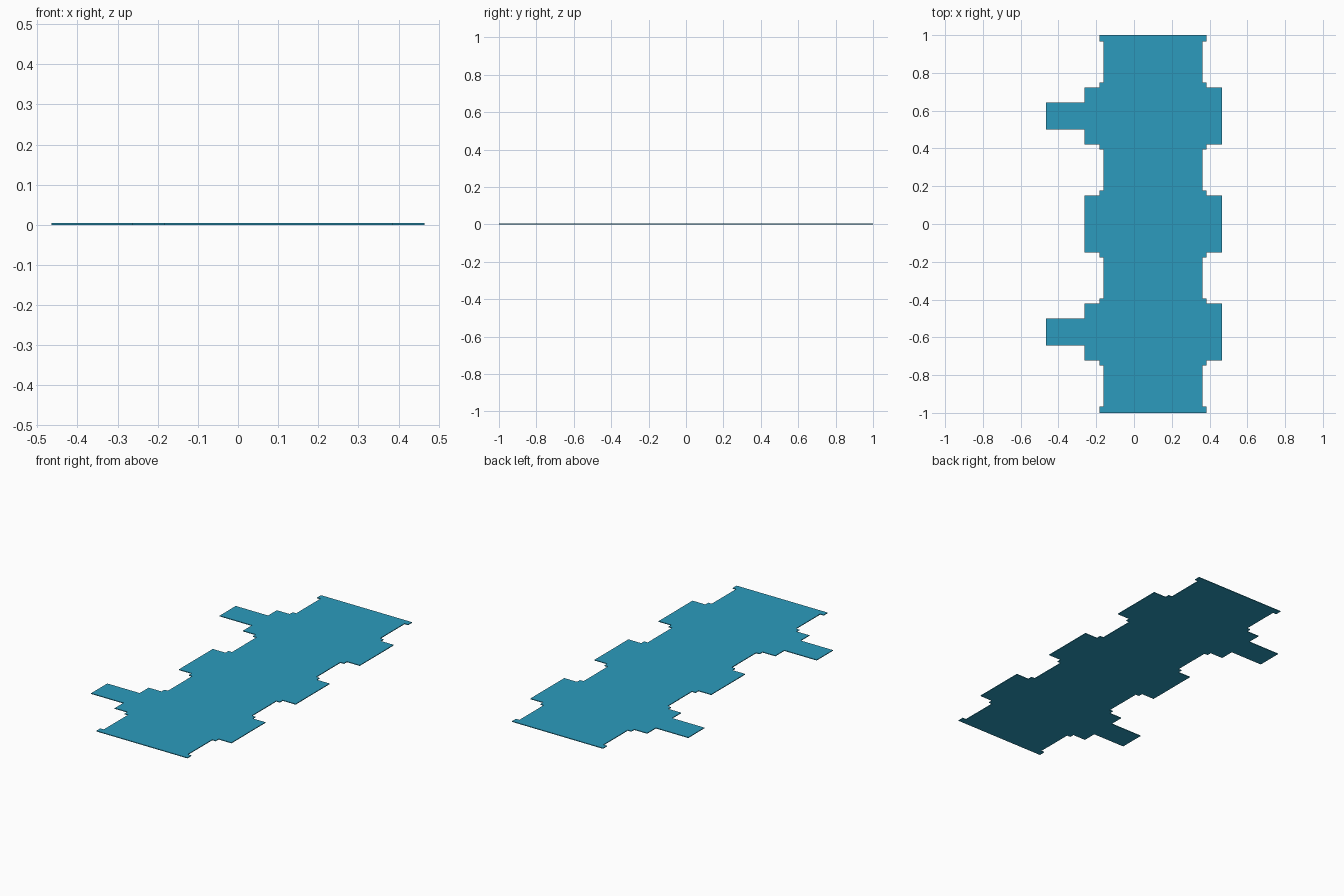
import bpy, bmesh

if "Cube" in bpy.data.objects:
    bpy.data.objects.remove(bpy.data.objects["Cube"])

THICK = 0.004
CX = 0.101                       # centre line of the plate body
BODY, STEP, BUMP = 0.262, 0.284, 0.364   # half widths
TAB_X = -0.465                   # outer end of the tabs

# Half outline, y from 0 to 1: (half width, end y) bands
bands = [(BUMP, 0.151), (STEP, 0.177), (BODY, 0.394), (STEP, 0.420),
         (BUMP, 0.722), (STEP, 0.748), (BODY, 0.965), (STEP, 1.0)]


def side(sign, tab=False):
    """Stepped edge from y = 0 to y = 1 on one side."""
    pts, y = [], 0.0
    for half, end in bands:
        x = CX + sign * half
        pts.append((x, y))
        if tab and y == 0.420:
            pts += [(x, 0.500), (TAB_X, 0.500), (TAB_X, 0.644), (x, 0.644)]
        pts.append((x, end))
        y = end
    return pts[1:]               # drop the point on the mirror line


def mirrored(pts):
    return [(x, -y) for x, y in reversed(pts)]


right, left = side(1), side(-1, tab=True)
outline = mirrored(right) + right + left[::-1] + mirrored(left)[::-1]

# Flat plate extruded from the outline
bm = bmesh.new()
face = bm.faces.new([bm.verts.new((x, y, 0)) for x, y in outline])
ext = bmesh.ops.extrude_face_region(bm, geom=[face], use_keep_orig=True)
top = [v for v in ext["geom"] if isinstance(v, bmesh.types.BMVert)]
bmesh.ops.translate(bm, verts=top, vec=(0, 0, THICK))
bmesh.ops.recalc_face_normals(bm, faces=bm.faces)
mesh = bpy.data.meshes.new("notched_plate")
bm.to_mesh(mesh)
bm.free()
plate = bpy.data.objects.new("notched_plate", mesh)
bpy.context.collection.objects.link(plate)

# Teal colour
mat = bpy.data.materials.new("teal")
mat.diffuse_color = (0.025, 0.33, 0.51, 1)
mat.use_nodes = True
mat.node_tree.nodes["Principled BSDF"].inputs["Base Color"].default_value = mat.diffuse_color
mesh.materials.append(mat)
